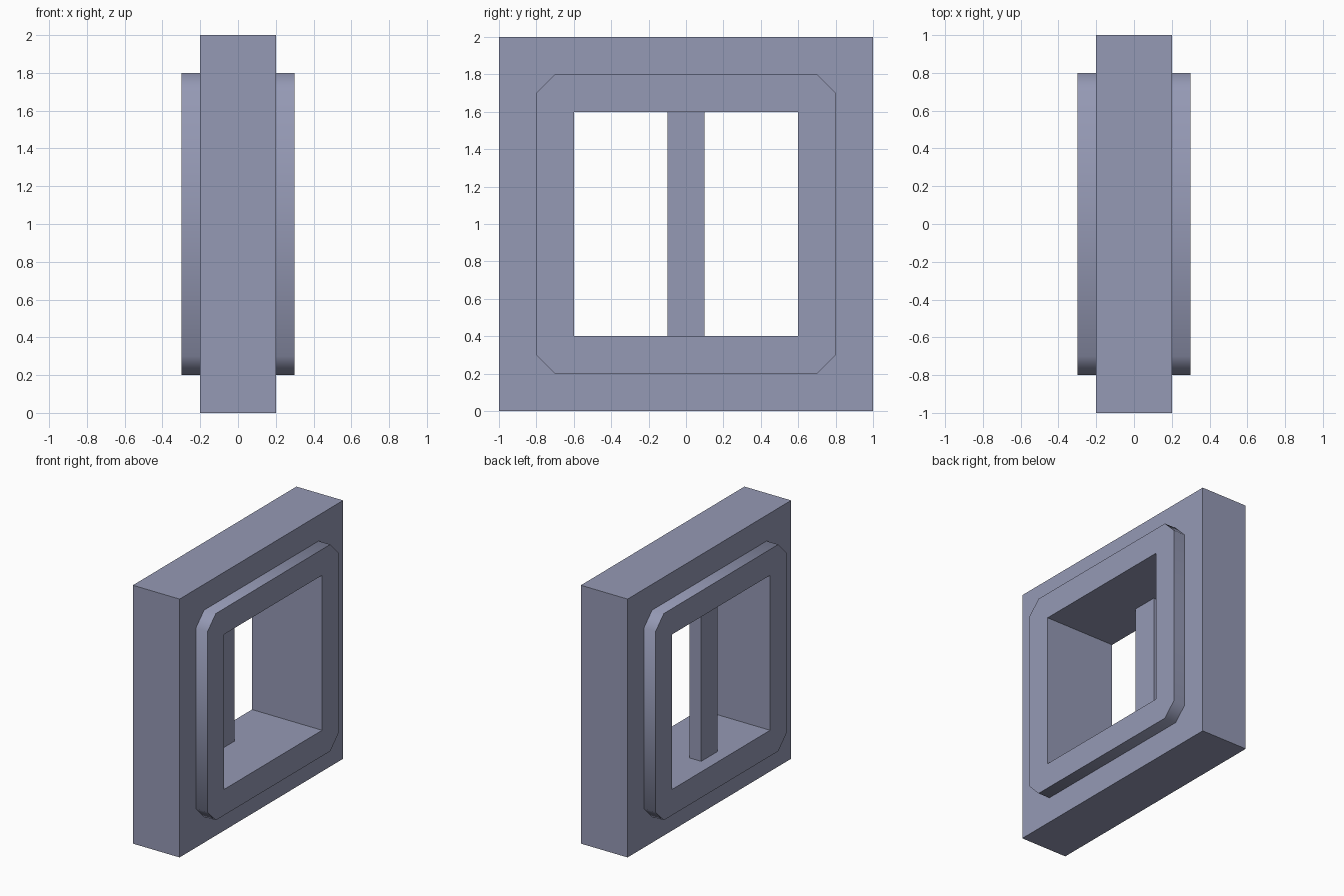
import bpy, bmesh, math
from mathutils import Vector

if "Cube" in bpy.data.objects:
    bpy.data.objects.remove(bpy.data.objects["Cube"])

paint = bpy.data.materials.new("blue_grey")
paint.diffuse_color = (0.30, 0.32, 0.46, 1)
paint.use_nodes = True
paint.node_tree.nodes["Principled BSDF"].inputs["Base Color"].default_value = paint.diffuse_color
MID = 1.0  # height of the window centre


def loop(bm, x, half, chamfer=0.0):
    """Square loop in the YZ plane, two points per corner (chamfer 0 = merged)."""
    a, b = half, half - chamfer
    pts = [(b, -a), (a, -b), (a, b), (b, a), (-b, a), (-a, b), (-a, -b), (-b, -a)]
    # turn each side so corners pair up in order
    return [bm.verts.new((x, y, MID + z)) for y, z in pts]


def make_object(name, bm, smooth=False):
    bmesh.ops.recalc_face_normals(bm, faces=bm.faces)
    mesh = bpy.data.meshes.new(name)
    bm.to_mesh(mesh)
    bm.free()
    mesh.materials.append(paint)
    obj = bpy.data.objects.new(name, mesh)
    bpy.context.collection.objects.link(obj)
    if smooth:
        bpy.context.view_layer.objects.active = obj
        obj.select_set(True)
        bpy.ops.object.shade_smooth_by_angle(angle=math.radians(50))
        obj.select_set(False)
    return obj


# window frame: outer block, raised chamfered trim on both sides, square opening
bm = bmesh.new()
section = [(-0.2, 1.0, 0), (0.2, 1.0, 0), (0.2, 0.8, 0.1), (0.3, 0.8, 0.1),
           (0.3, 0.6, 0), (-0.3, 0.6, 0), (-0.3, 0.8, 0.1), (-0.2, 0.8, 0.1)]
rings = [loop(bm, *s) for s in section]
for i, ring in enumerate(rings):
    nxt = rings[(i + 1) % len(rings)]
    for j in range(8):
        k = (j + 1) % 8
        bm.faces.new((ring[j], ring[k], nxt[k], nxt[j]))
bmesh.ops.remove_doubles(bm, verts=bm.verts, dist=1e-4)
make_object("window_frame", bm, smooth=True)

# upright bar, set toward the back of the opening
bm = bmesh.new()
bmesh.ops.create_cube(bm, size=1)
bmesh.ops.scale(bm, vec=(0.1, 0.2, 1.2), verts=bm.verts)
bmesh.ops.translate(bm, vec=Vector((-0.15, 0, MID)), verts=bm.verts)
make_object("centre_bar", bm)
